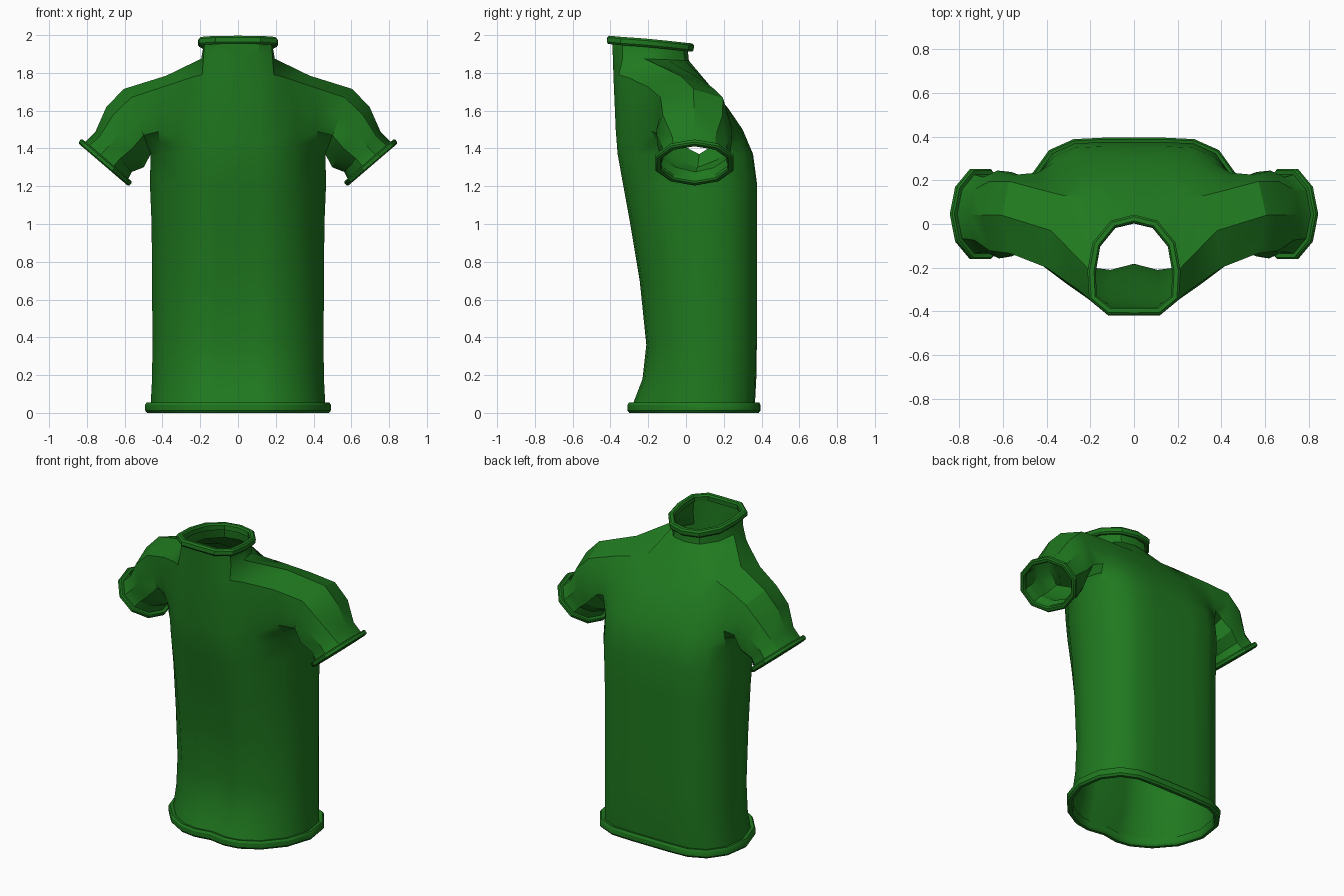
import bpy, bmesh, math
from mathutils import Vector as V

if "Cube" in bpy.data.objects:
    bpy.data.objects.remove(bpy.data.objects["Cube"])

green = bpy.data.materials.new("green_cloth")
green.diffuse_color = (0.014, 0.19, 0.014, 1)
green.use_nodes = True
green.node_tree.nodes["Principled BSDF"].inputs["Base Color"].default_value = green.diffuse_color


def make(name, grids):
    """Weld point grids into one half mesh and mirror it across x."""
    bm = bmesh.new()
    for rows, closed in grids:
        vs = [[bm.verts.new(p) for p in r] for r in rows]
        n = len(rows[0])
        for a, b in zip(vs, vs[1:]):
            for i in range(n if closed else n - 1):
                j = (i + 1) % n
                bm.faces.new((a[i], a[j], b[j], b[i]))
    bmesh.ops.remove_doubles(bm, verts=bm.verts, dist=0.0005)
    bmesh.ops.recalc_face_normals(bm, faces=bm.faces)
    me = bpy.data.meshes.new(name)
    bm.to_mesh(me)
    bm.free()
    ob = bpy.data.objects.new(name, me)
    bpy.context.collection.objects.link(ob)
    me.materials.append(green)
    mod = ob.modifiers.new("mirror", 'MIRROR')
    mod.use_clip = True
    bpy.ops.object.select_all(action='DESELECT')
    bpy.context.view_layer.objects.active = ob
    ob.select_set(True)
    bpy.ops.object.shade_smooth_by_angle(angle=math.radians(32))
    return ob


def rim(name, ring, axis, closed, profile):
    """Sweep a rolled-edge profile of (outward, along axis) round a ring."""
    axis = V(axis).normalized()
    n = len(ring)
    c = sum(ring, V()) / n
    if not closed:
        c.x = 0
    outs = []
    for i, p in enumerate(ring):
        a = ring[i - 1] if closed or i else p
        b = ring[(i + 1) % n] if closed or i < n - 1 else p
        o = (b - a).cross(axis)
        if not closed and i in (0, n - 1):
            o.x = 0
        o.normalize()
        outs.append(o if o.dot(p - c) > 0 else -o)
    make(name, [([[p + o * d + axis * h for p, o in zip(ring, outs)]
                  for d, h in profile], closed)])


def lerp_row(a, b, t):
    return [p.lerp(q, t) for p, q in zip(a, b)]


def pts(*rows):
    return [V(p) for p in rows]


# Torso below the armpit: z, front y, back y, width, centre dent
MID = 0.07
levels = [(.05, -.28, .365, 1, .95), (.18, -.23, .372, .985, .92), (.36, -.21, .375, .98, .9),
          (.7, -.245, .375, .985, .92), (1.0, -.295, .375, .99, .96),
          (1.22, -.335, .375, 1.01, 1), (1.37, -.362, .355, 1.0, 1)]
front_x, front_f = (0, .11, .2, .31, .41, .462), (1, 1, .96, .78, .45, 0)
back_x, back_f = (0, .14, .27, .37, .44, .462), (1, 1, .98, .83, .5, 0)
front, back = [], []
for z, fy, by, w, dent in levels:
    front.append([V((x * w, MID + (fy - MID) * f * (dent if i == 0 else 1), z))
                  for i, (x, f) in enumerate(zip(front_x, front_f))])
    back.append([V((x * w, MID + (by - MID) * f, z)) for x, f in zip(back_x, back_f)])

# Chest, upper back and shoulders
fB = pts((0, -.372, 1.5), (.11, -.372, 1.5), (.2, -.345, 1.5), (.31, -.27, 1.5),
         (.42, -.18, 1.49), (.5, -.125, 1.47))
fB2 = pts((0, -.378, 1.64), (.11, -.378, 1.64), (.2, -.35, 1.64), (.3, -.28, 1.63),
          (.42, -.19, 1.6), (.54, -.14, 1.57))
fC = pts((0, -.384, 1.78), (.11, -.384, 1.78), (.19, -.355, 1.79), (.25, -.305, 1.775),
         (.4, -.2, 1.725), (.565, -.135, 1.67))
bB = pts((0, .3, 1.5), (.14, .3, 1.5), (.27, .285, 1.5), (.37, .255, 1.49),
         (.44, .235, 1.48), (.5, .215, 1.46))
bB2 = pts((0, .225, 1.61), (.13, .225, 1.61), (.26, .22, 1.61), (.36, .215, 1.6),
          (.44, .215, 1.58), (.55, .225, 1.57))
bC = pts((0, .12, 1.74), (.11, .12, 1.74), (.22, .12, 1.74), (.32, .13, 1.73),
         (.42, .155, 1.71), (.57, .195, 1.67))
seam = pts((.195, -.22, 1.875), (.38, -.03, 1.785), (.605, .04, 1.715))
fD = pts((0, -.388, 1.9), (.11, -.388, 1.9), (.183, -.335, 1.88)) + seam
bD = pts((0, .015, 1.865), (.095, -.005, 1.865), (.172, -.1, 1.87)) + seam
front += [lerp_row(front[-1], fB, .5), fB, fB2, fC, fD]
back += [lerp_row(back[-1], bB, .5), bB, bB2, bC, bD]

# Neck tube
neck0 = fD[:4] + bD[2::-1]
neck1 = pts((0, -.39, 1.955), (.11, -.39, 1.955), (.178, -.335, 1.95), (.183, -.22, 1.942),
            (.162, -.1, 1.93), (.09, -.012, 1.92), (0, .01, 1.918))

# Sleeve from armhole to cuff
k = len(levels) - 1
armhole = [r[5] for r in front[k:]] + [r[5] for r in back[-2:k:-1]]
e, cuff_c = V((.76, 0, .65)), V((.695, .045, 1.335))
cuff = []
for i in range(10):
    a = math.tau * i / 10
    cuff.append(cuff_c - e * .15 * math.cos(a) - V((0, .19 * math.sin(a), 0)))
sleeve = [armhole]
for t, bulge in ((.4, .02), (.78, -.012)):
    ring = lerp_row(armhole, cuff, t)
    m = sum(ring, V()) / 10
    sleeve.append([p + (p - m).normalized() * bulge for p in ring])
sleeve.append(cuff)

make("shirt_body", [(front, False), (back, False), ([neck0, neck1], False), (sleeve, True)])

# Rolled edges
roll = [(0, 0), (.022, -.004), (.03, .006), (.03, .03), (.02, .04), (0, .04), (-.008, .03), (-.008, 0)]
rim("collar", neck1, (0, .09, 1), False, roll)
rim("hem", front[0] + back[0][4::-1], (0, 0, -1), False, [(d, h * 1.25) for d, h in roll])
rim("sleeve_cuffs", cuff, (.65, 0, -.76), True, [(d * .9, h * .7) for d, h in roll])
